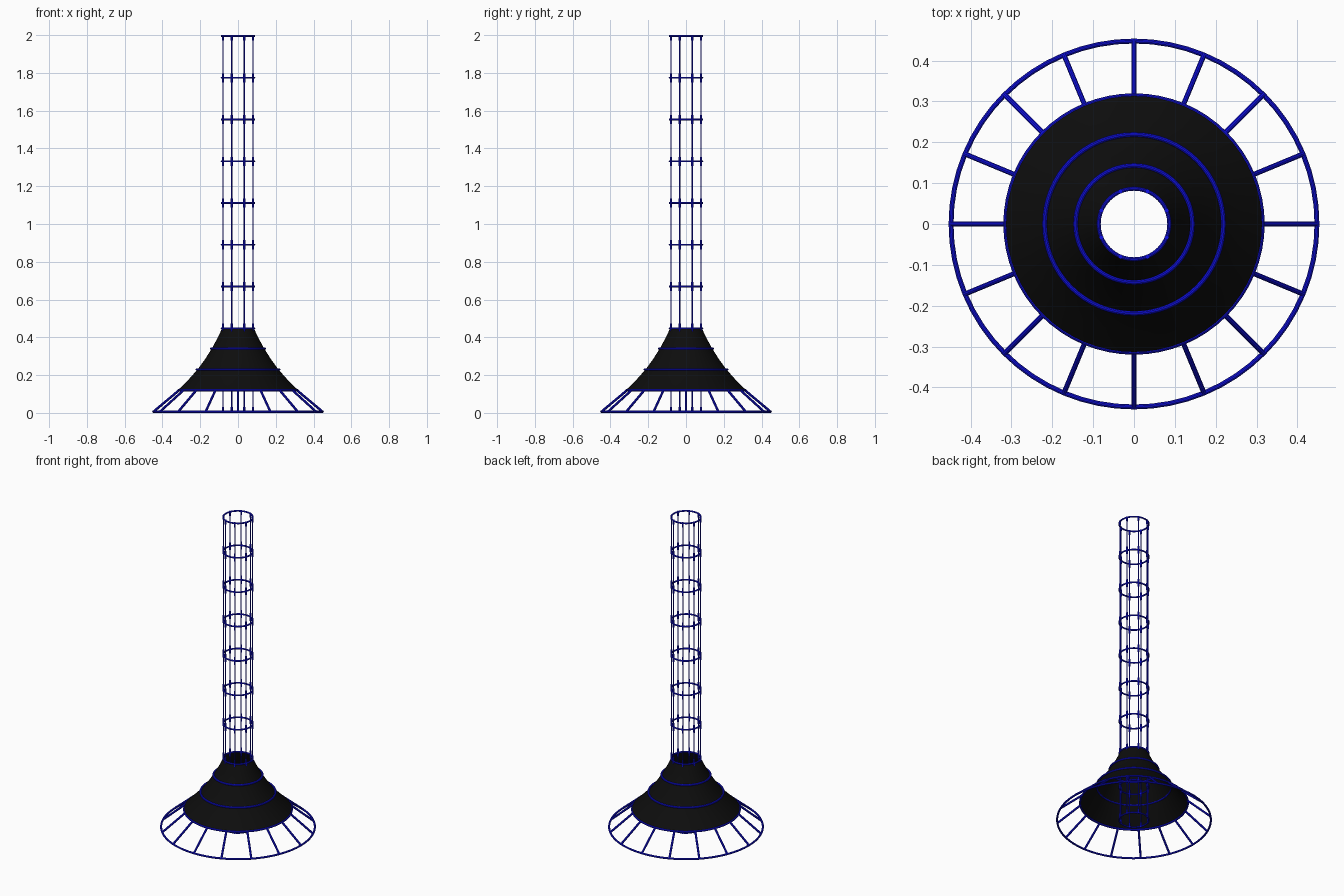
import bpy, math
from mathutils import Vector

if "Cube" in bpy.data.objects:
    bpy.data.objects.remove(bpy.data.objects["Cube"])


def material(name, rgb):
    m = bpy.data.materials.new(name)
    m.diffuse_color = (*rgb, 1)
    m.use_nodes = True
    m.node_tree.nodes["Principled BSDF"].inputs["Base Color"].default_value = m.diffuse_color
    return m


BLUE = material("blue_steel", (0.005, 0.005, 0.8))
BLACK = material("black_skin", (0.004, 0.004, 0.004))


def finish(name, mat):
    ob = bpy.context.object
    ob.name = name
    ob.data.materials.append(mat)
    bpy.ops.object.shade_smooth_by_angle()
    return ob


def ring(name, r, z, tube):
    bpy.ops.mesh.primitive_torus_add(major_radius=r, minor_radius=tube, location=(0, 0, z),
                                     major_segments=64, minor_segments=10)
    return finish(name, BLUE)


def rod(name, a, b, r, verts=10):
    a, b = Vector(a), Vector(b)
    bpy.ops.mesh.primitive_cylinder_add(vertices=verts, radius=r, depth=(b - a).length,
                                        location=(a + b) / 2)
    bpy.context.object.rotation_euler = (b - a).to_track_quat('Z', 'Y').to_euler()
    return finish(name, BLUE)


def polar(r, ang, z):
    return (r * math.cos(ang), r * math.sin(ang), z)


# Tower: ten hoops, eight uprights, a clamp sleeve at every crossing
R = 0.0865
levels = [0.006 + i * (1.989 / 9) for i in range(10)]
for i, z in enumerate(levels):
    ring(f"tower_hoop_{i}", R, z, 0.005)
for k in range(8):
    ang = math.radians(22.5 + 45 * k)
    rod(f"tower_upright_{k}", polar(R, ang, 0.002), polar(R, ang, 1.998), 0.0028, 8)
    for i, z in enumerate(levels):
        rod(f"clamp_{k}_{i}", polar(R, ang, max(0.0, z - 0.024)),
            polar(R, ang, min(2.0, z + 0.024)), 0.0055, 8)

# Skirt hoops
for i, (r, z) in enumerate([(0.143, 0.34), (0.219, 0.23), (0.314, 0.12), (0.448, 0.006)]):
    ring(f"skirt_hoop_{i}", r, z, 0.006)

# Sloping struts below the skin
for k in range(16):
    ang = math.radians(22.5 * k)
    rod(f"base_strut_{k}", polar(0.312, ang, 0.12), polar(0.448, ang, 0.006), 0.0065)

# Flared black skin, an open revolved sheet
profile = [(0.083, 0.45), (0.109, 0.395), (0.139, 0.34), (0.174, 0.285),
           (0.214, 0.23), (0.263, 0.175), (0.319, 0.12)]
N = 64
verts = [polar(r, 2 * math.pi * j / N, z) for r, z in profile for j in range(N)]
faces = [((i + 1) * N + j, (i + 1) * N + (j + 1) % N, i * N + (j + 1) % N, i * N + j)
         for i in range(len(profile) - 1) for j in range(N)]
me = bpy.data.meshes.new("flared_skin")
me.from_pydata(verts, [], faces)
skin = bpy.data.objects.new("flared_skin", me)
bpy.context.collection.objects.link(skin)
bpy.ops.object.select_all(action='DESELECT')
skin.select_set(True)
bpy.context.view_layer.objects.active = skin
finish("flared_skin", BLACK)
